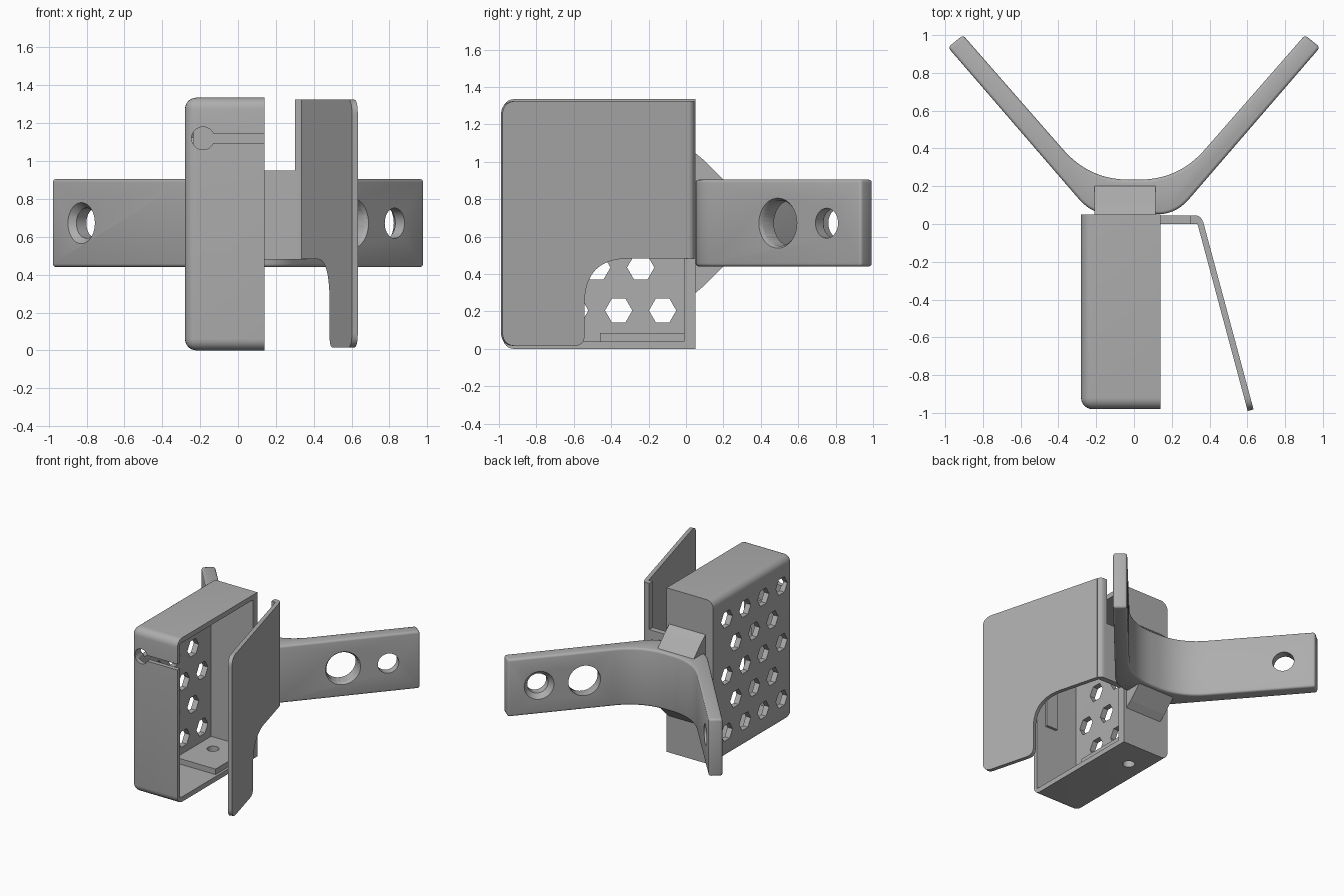
import bpy, bmesh, math
from mathutils import Matrix, Vector

if "Cube" in bpy.data.objects:
    bpy.data.objects.remove(bpy.data.objects["Cube"], do_unlink=True)

GREY = (0.42, 0.42, 0.42, 1)
mat = bpy.data.materials.new("matte grey plastic")
mat.use_nodes = True
mat.diffuse_color = GREY
mat.node_tree.nodes["Principled BSDF"].inputs["Base Color"].default_value = GREY


def finish(name, bm, smooth=True):
    bmesh.ops.recalc_face_normals(bm, faces=bm.faces)
    mesh = bpy.data.meshes.new(name)
    bm.to_mesh(mesh)
    bm.free()
    mesh.materials.append(mat)
    obj = bpy.data.objects.new(name, mesh)
    bpy.context.collection.objects.link(obj)
    return obj


def activate(obj):
    bpy.ops.object.select_all(action="DESELECT")
    obj.select_set(True)
    bpy.context.view_layer.objects.active = obj


def smooth(obj):
    activate(obj)
    bpy.ops.object.shade_smooth_by_angle(angle=math.radians(35))


def add_box(bm, lo, hi):
    lo, hi = Vector(lo), Vector(hi)
    m = Matrix.Translation((lo + hi) / 2) @ Matrix.Diagonal((*(hi - lo), 1))
    bmesh.ops.create_cube(bm, size=1, matrix=m)


def box(name, lo, hi):
    bm = bmesh.new()
    add_box(bm, lo, hi)
    return finish(name, bm)


def add_cone(bm, at, direction, r1, r2, depth, sides=40, spin=0):
    rot = Vector(direction).to_track_quat("Z", "Y").to_matrix().to_4x4()
    m = Matrix.Translation(at) @ rot @ Matrix.Rotation(spin, 4, "Z")
    bmesh.ops.create_cone(bm, cap_ends=True, segments=sides, radius1=r1, radius2=r2,
                          depth=depth, matrix=m)


def prism(bm, points, offset):
    face = bm.faces.new([bm.verts.new(p) for p in points])
    new = bmesh.ops.extrude_face_region(bm, geom=[face])["geom"]
    verts = [v for v in new if isinstance(v, bmesh.types.BMVert)]
    bmesh.ops.translate(bm, verts=verts, vec=offset)


def cut(target, bm):
    cutter = finish("cutter", bm)
    cutter.hide_render = True
    mod = target.modifiers.new("cut", "BOOLEAN")
    mod.operation, mod.solver, mod.object = "DIFFERENCE", "EXACT", cutter
    mod.use_self = True
    activate(target)
    bpy.ops.object.modifier_apply(modifier=mod.name)
    bpy.data.objects.remove(cutter, do_unlink=True)


def bend(a, corner, b, steps=10):
    """Rounded corner from a to b."""
    a, c, b = Vector(a), Vector(corner), Vector(b)
    ts = [i / steps for i in range(steps + 1)]
    return [a * (1 - t) ** 2 + c * 2 * t * (1 - t) + b * t * t for t in ts]


def round_corner(corner, before, after, r):
    c, p, n = Vector(corner), Vector(before), Vector(after)
    return bend(c + (p - c).normalized() * r, c, c + (n - c).normalized() * r)


# Case shell: rounded on all edges except the back and the open side
X0, X1, Y0, Y1, TOP = -0.28, 0.14, -0.98, 0.05, 1.335
bm = bmesh.new()
add_box(bm, (X0, Y0, 0), (X1, Y1, TOP))
edges = [e for e in bm.edges
         if not all(v.co.x > 0.1 for v in e.verts) and not all(v.co.y > 0 for v in e.verts)]
bmesh.ops.bevel(bm, geom=edges, offset=0.06, segments=6, profile=0.5, affect="EDGES")
case = finish("case_shell", bm)

bm = bmesh.new()
add_box(bm, (-0.235, -0.945, 0.04), (0.3, -0.01, 1.295))
cut(case, bm)

# Honeycomb vents in the closed side
bm = bmesh.new()
for row in range(5):
    for col in range(4 - row % 2):
        y = -0.125 - 0.235 * col - 0.117 * (row % 2)
        add_cone(bm, (-0.26, y, 0.205 + 0.23 * row), (1, 0, 0), 0.073, 0.073, 0.2, 6,
                 math.pi / 2)
# Turn the hexagons so that a corner points up
cut(case, bm)

# Cable keyhole in the front wall
bm = bmesh.new()
add_cone(bm, (-0.185, -0.96, 1.12), (0, 1, 0), 0.06, 0.06, 0.2)
cut(case, bm)
bm = bmesh.new()
add_box(bm, (-0.16, -1.1, 1.095), (0.3, -0.9, 1.142))
cut(case, bm)

# Raised floor pad with a screw hole through pad and floor
pad = box("floor_pad", (-0.24, -0.46, 0.035), (0.12, -0.005, 0.085))
for part in (case, pad):
    bm = bmesh.new()
    add_cone(bm, (-0.1, -0.18, 0.05), (0, 0, 1), 0.045, 0.045, 0.3)
    cut(part, bm)
    smooth(part)

# Catch inside the front wall
box("front_catch", (-0.04, -0.95, 0.6), (0.06, -0.925, 0.9))

# Flexible hinge and door edge lip
box("hinge_strip", (0.13, 0.0, 0.48), (0.31, 0.045, 0.95))
bm = bmesh.new()
lip = [Vector((0.30, 0.0)), Vector((0.335, 0.0)), Vector((0.365, 0.008))]
lip += bend((0.365, 0.012), (0.355, 0.045), (0.325, 0.045), 5) + [Vector((0.30, 0.045))]
prism(bm, [(p.x, p.y, 0.48) for p in lip], (0, 0, 0.845))
smooth(finish("door_lip", bm))

# Door: slanted panel with a rounded notch at its lower hinge corner
corners = [((0.0, 1.325), 0.001), ((1.03, 1.325), 0.08), ((1.03, 0.015), 0.08),
           ((0.575, 0.015), 0.06), ((0.575, 0.482), 0.24), ((0.0, 0.482), 0.001)]
outline = []
for i, (p, r) in enumerate(corners):
    outline += round_corner(p, corners[i - 1][0], corners[(i + 1) % len(corners)][0], r)
start, end = Vector((0.335, 0.005)), Vector((0.602, -0.99))
along = (end - start).normalized()
side = Vector((-along.y, along.x, 0))
bm = bmesh.new()
prism(bm, [(*(start + along * p.x), p.y) for p in outline], side * 0.032)
smooth(finish("door_panel", bm))

# V-shaped mounting bracket, mirrored half outline
half = bend((0.13, 0.052), (0.22, 0.052), (0.29, 0.13))
half += [Vector((0.985, 0.935)), Vector((0.905, 1.0))]
half += bend((0.38, 0.4), (0.24, 0.235), (0.03, 0.235), 14)
full = half + [Vector((-p.x, p.y)) for p in reversed(half)]
bm = bmesh.new()
prism(bm, [(p.x, p.y, 0.44) for p in full], (0, 0, 0.465))
rims = [e for e in bm.edges if abs(e.verts[0].co.z - e.verts[1].co.z) < 0.01]
rims += [e for e in bm.edges if e not in rims and abs(e.verts[0].co.x) > 0.88]
bmesh.ops.bevel(bm, geom=rims, offset=0.017, segments=3, profile=0.5, affect="EDGES")
bracket = finish("mounting_bracket", bm)

# Bracket holes: screw holes with opposite countersinks, and one wide access hole
Z = 0.672
for s in (1, -1):
    axis = Vector((0.755 * s, -0.656, 0))
    screw = Vector((0.79 * s, 0.785, Z))
    bm = bmesh.new()
    add_cone(bm, screw, axis, 0.08, 0.08, 0.4)
    cut(bracket, bm)
    bm = bmesh.new()
    add_cone(bm, screw - axis * 0.045 * s, axis * s, 0.13, 0.08, 0.06)
    cut(bracket, bm)
wide, axis = Vector((0.562, 0.526, Z)), Vector((0.755, -0.656, 0))
for at, r1, r2, depth in ((0, 0.122, 0.122, 0.4), (0.05, 0.122, 0.142, 0.03)):
    bm = bmesh.new()
    add_cone(bm, wide + axis * at, axis, r1, r2, depth)
    cut(bracket, bm)
smooth(bracket)

# Sloped gussets joining bracket and case, above and below
for name, z, s in (("upper_gusset", 0.905, 1), ("lower_gusset", 0.44, -1)):
    shape = [(0.04, -0.04), (0.04, 0.15), (0.1, 0.1), (0.2, 0.0), (0.2, -0.04)]
    bm = bmesh.new()
    prism(bm, [(-0.21, y, z + s * h) for y, h in shape], (0.325, 0, 0))
    finish(name, bm)
